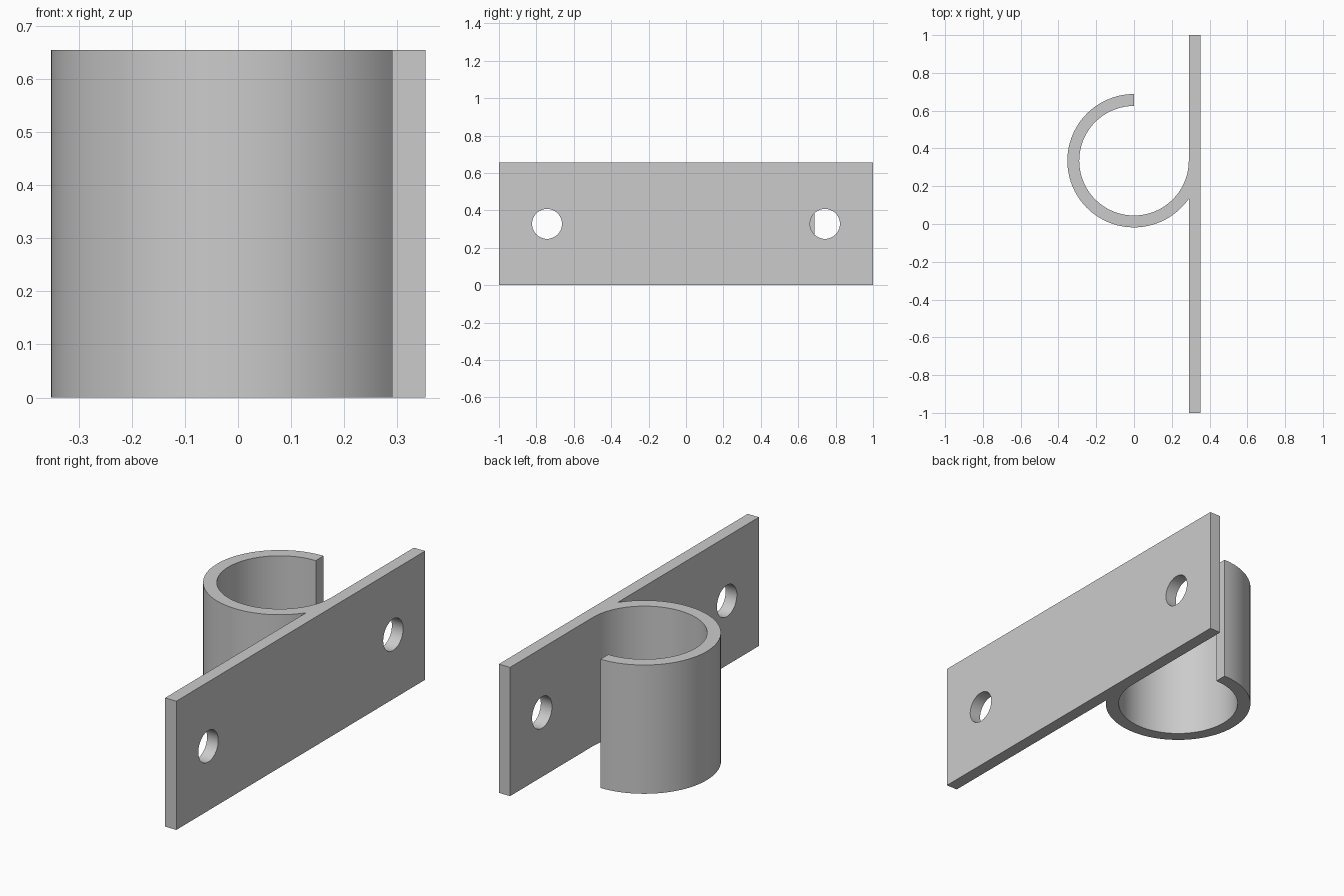
import bpy, bmesh
from math import sin, cos, acos, pi, radians
from mathutils import Matrix, Vector

cube = bpy.data.objects.get("Cube")
if cube:
    bpy.data.objects.remove(cube, do_unlink=True)

HEIGHT = 0.655
R_IN, R_OUT = 0.29, 0.353
RING_Y = 0.335
HOLE_Y, HOLE_R = 0.743, 0.08
SEGMENTS = 54

# Plain grey metal
grey = bpy.data.materials.new("grey_metal")
grey.use_nodes = True
colour = (0.6, 0.6, 0.6, 1)
grey.diffuse_color = colour
grey.node_tree.nodes["Principled BSDF"].inputs["Base Color"].default_value = colour


def arc(radius, start, end, steps):
    """Points along an arc around the ring centre."""
    angles = [start + (end - start) * i / steps for i in range(steps + 1)]
    return [(radius * cos(a), RING_Y + radius * sin(a)) for a in angles]


# Outline: inner curl, outer curl up to the plate, then around the plate
meet = 2 * pi - acos(R_IN / R_OUT)
outline = arc(R_IN, 2 * pi, pi / 2, SEGMENTS) + arc(R_OUT, pi / 2, meet, SEGMENTS)
outline += [(R_IN, -1), (R_OUT, -1), (R_OUT, 1), (R_IN, 1)]

# Extrude the outline into the strap
bm = bmesh.new()
base = bm.faces.new([bm.verts.new((x, y, 0)) for x, y in outline])
top = bmesh.ops.extrude_face_region(bm, geom=[base], use_keep_orig=True)["geom"]
bmesh.ops.translate(bm, vec=(0, 0, HEIGHT),
                    verts=[v for v in top if isinstance(v, bmesh.types.BMVert)])
bmesh.ops.recalc_face_normals(bm, faces=bm.faces)
mesh = bpy.data.meshes.new("strap_bracket")
bm.to_mesh(mesh)
bm.free()
bracket = bpy.data.objects.new("strap_bracket", mesh)
bpy.context.collection.objects.link(bracket)
mesh.materials.append(grey)

# Screw hole cutters, one near each end of the plate
bm = bmesh.new()
for side in (-1, 1):
    place = Matrix.Translation(Vector(((R_IN + R_OUT) / 2, side * HOLE_Y, HEIGHT / 2)))
    bmesh.ops.create_cone(bm, cap_ends=True, segments=48, radius1=HOLE_R, radius2=HOLE_R,
                          depth=0.2, matrix=place @ Matrix.Rotation(pi / 2, 4, 'Y'))
cut_mesh = bpy.data.meshes.new("screw_hole_cutter")
bm.to_mesh(cut_mesh)
bm.free()
cut_mesh.materials.append(grey)
cutter = bpy.data.objects.new("screw_hole_cutter", cut_mesh)
bpy.context.collection.objects.link(cutter)
cutter.hide_render = True

# Cut the holes, then drop the cutter
bpy.context.view_layer.objects.active = bracket
bracket.select_set(True)
cut = bracket.modifiers.new("screw_holes", 'BOOLEAN')
cut.operation = 'DIFFERENCE'
cut.solver = 'EXACT'
cut.object = cutter
bpy.ops.object.modifier_apply(modifier=cut.name)
bpy.data.objects.remove(cutter, do_unlink=True)

# Smooth curl with crisp edges
bpy.ops.object.shade_smooth_by_angle(angle=radians(30))
